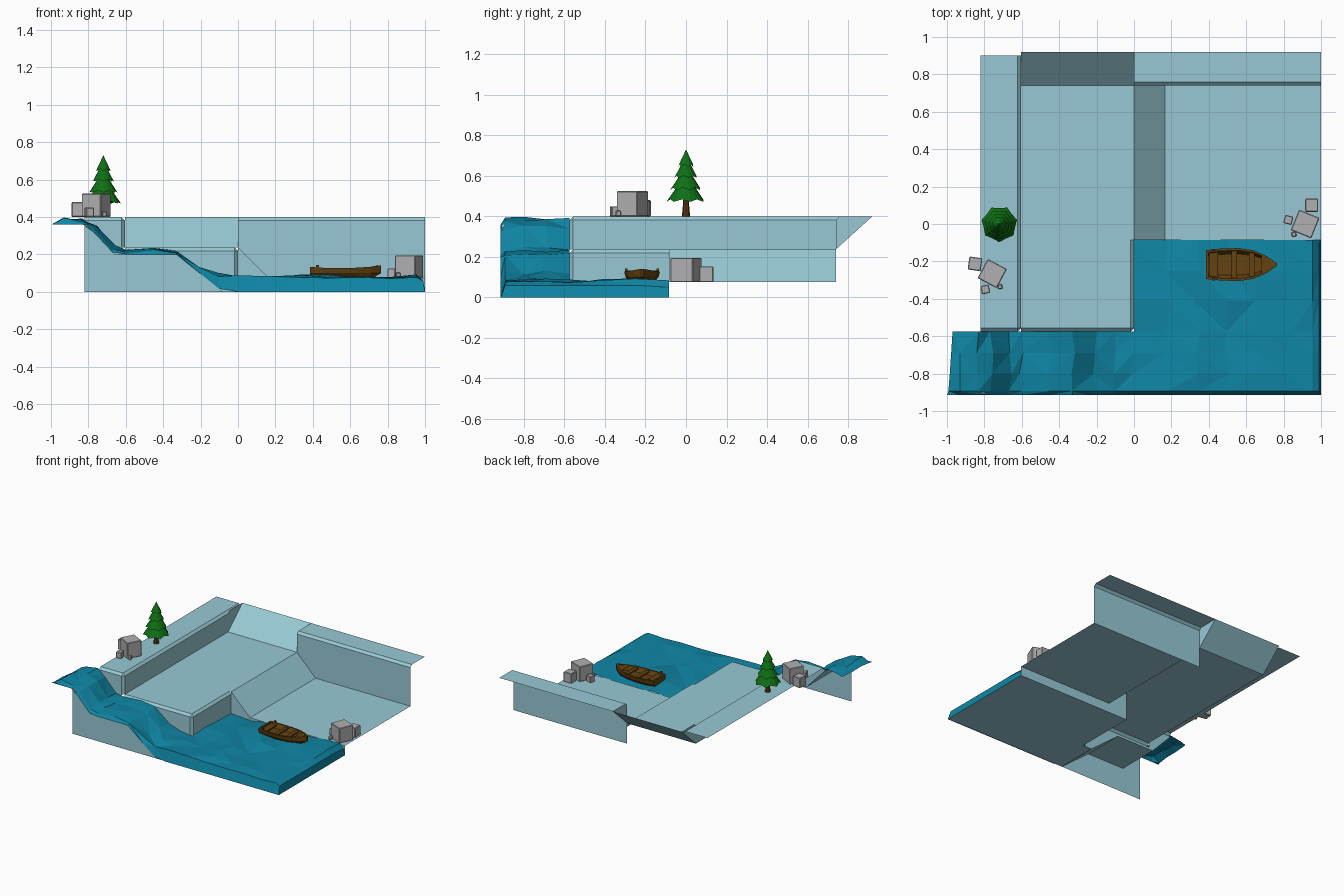
import bpy, bmesh, math, random
from mathutils import Vector, Matrix

if "Cube" in bpy.data.objects:
    bpy.data.objects.remove(bpy.data.objects["Cube"])
random.seed(4)

def mat(name, rgb):
    m = bpy.data.materials.new(name)
    lin = [((c / 255 + .055) / 1.055) ** 2.4 if c > 10 else c / 255 / 12.92 for c in rgb]
    m.diffuse_color = (*lin, 1)
    m.use_nodes = True
    m.node_tree.nodes["Principled BSDF"].inputs["Base Color"].default_value = m.diffuse_color
    return m

PALE = mat("pale_ground", (152, 201, 213))
WATER = mat("water_blue", (15, 134, 165))
GREEN = mat("tree_green", (14, 112, 20))
BARK = mat("bark_brown", (92, 58, 22))
WOOD = mat("boat_wood", (100, 66, 17))
STONE = mat("stone_grey", (176, 176, 178))

def finish(bm, name, m):
    me = bpy.data.meshes.new(name)
    bm.to_mesh(me)
    bm.free()
    me.materials.append(m)
    ob = bpy.data.objects.new(name, me)
    bpy.context.collection.objects.link(ob)
    return ob

def poly(bm, pts):
    return bm.faces.new([bm.verts.new(p) for p in pts])

def along_y(bm, prof, y0, y1):
    for (a, b), (c, d) in zip(prof, prof[1:]):
        poly(bm, [(a, y0, b), (c, y0, d), (c, y1, d), (a, y1, b)])

def along_x(bm, prof, x0, x1):
    for (a, b), (c, d) in zip(prof, prof[1:]):
        poly(bm, [(x0, a, b), (x1, a, b), (x1, c, d), (x0, c, d)])

def lerp(table, x):
    for (a, b), (c, d) in zip(table, table[1:]):
        if x <= c:
            return b + (d - b) * max(0, (x - a) / (c - a))
    return table[-1][1]

# ---- terrain: open sheet of ledges, ramps and walls
L, F, B, P = -.605, -.575, .74, -.085     # ledge wall x, shelf front y, back wall y, pool back y
T, S, G, C = .40, .237, .075, .018        # ledge, shelf and low floor heights, chamfer
BED = [(-.82, .36), (-.81, .36), (-.66, .2), (-.33, .2), (-.08, 0), (1, 0)]
bm = bmesh.new()
along_y(bm, [(-.82, T), (L - C, T), (L, T - C), (L, S), (-C, S)], F + C, B)     # ledge and shelf
along_y(bm, [(-C, S), (0, S), (.165, G), (1, G)], P, B)                         # ramp to low floor
along_y(bm, [(-C, S), (0, S - C), (0, 0)], F + C, P)                            # pool side wall
poly(bm, [(0, P, S), (.165, P, G), (0, P, G)])
along_x(bm, [(P, G), (P, 0), (F, 0)], 0, 1)                                     # pool back and floor
along_x(bm, [(F + C, S), (F, S - C)], L, -C)                                    # front chamfers
along_x(bm, [(F + C, T), (F, T - C)], -.82, L - C)
poly(bm, [(L - C, F, T - C), (L, F + C, T - C), (L - C, F + C, T)])
poly(bm, [(-C, F, S - C), (0, F + C, S - C), (-C, F + C, S)])
poly(bm, [(L - C, F, T - C), (L, F + C, T - C), (L, F + C, S), (L - C, F, S)])
poly(bm, [(-C, F, S - C), (0, F + C, S - C), (0, F + C, 0), (-C, F, 0)])
poly(bm, [(x, F, z) for x, z in [(L - C, S - C), (-C, S - C), (-C, 0)] + BED[4:1:-1] + [(L - C, .2)] if x > -.65 and (x, z) != BED[2]])
poly(bm, [(x, F, z) for x, z in [(-.82, T - C), (L - C, T - C), (L - C, .2)] + BED[2::-1]])
along_x(bm, [(B, S), (.92, T)], L, 0)                                           # back ramp
for x in (L, 0):
    poly(bm, [(x, B, S), (x, B, T - C), (x, B + C, T), (x, .92, T)])
along_y(bm, [(-.82, T), (L - C, T), (L, T - C)], B, .90)
along_x(bm, [(.92, T), (B + C, T), (B, T - C), (B, G)], 0, 1)                   # back ledge
along_y(bm, BED, -.91, F)                                                       # stream bed
poly(bm, [(x, -.91, z) for x, z in [(-.82, 0)] + BED[:5]])                      # front panel
bmesh.ops.remove_doubles(bm, verts=bm.verts, dist=1e-4)
finish(bm, "terrain", PALE)

# ---- water: jittered faceted sheet with a skirt to the bed
TOP = [(-1, .37), (-.93, .388), (-.83, .386), (-.77, .345), (-.67, .24), (-.6, .222), (-.45, .224),
       (-.33, .21), (-.2, .125), (-.1, .09), (0, .078), (.18, .074), (.34, .082), (.5, .08),
       (.66, .084), (.82, .078), (.955, .085), (.99, .06), (1, 0)]
ROWS = [P, -.25, -.41, F, -.69, -.8, -.893, -.915]
bm = bmesh.new()
grid = {}
for i, (x, z) in enumerate(TOP):
    for j, y in enumerate(ROWS):
        if x < 0 and j < 3:
            continue
        inner = 3 < j < 6 or 0 < j < 6 and x > .01
        dx = random.uniform(-.02, .02) if inner and x < .9 and abs(x) < .9 else 0
        dz = random.uniform(-.013, .012) if x < .98 and j < 7 else 0
        if i == 0:
            dx = .03 * (j - 7) / -4
        if j == 0:
            dz -= .01
        zz = z + dz
        if j == 7:
            zz = min(z, lerp(BED, x))
        grid[i, j] = bm.verts.new((x + dx, y, max(0, zz)))
for i in range(len(TOP) - 1):
    for j in range(len(ROWS) - 1):
        k = [(i, j), (i, j + 1), (i + 1, j + 1), (i + 1, j)]
        if all(q in grid for q in k):
            v = [grid[q] for q in k]
            s = random.choice((0, 1))
            bm.faces.new((v[s], v[s + 1], v[s + 2]))
            bm.faces.new((v[s], v[s + 2], v[(s + 3) % 4]))
finish(bm, "water", WATER)

# ---- pine tree
def cone(bm, x, y, z0, z1, r0, r1, n):
    return bmesh.ops.create_cone(bm, cap_ends=True, segments=n, radius1=r0, radius2=r1, depth=z1 - z0,
                                 matrix=Matrix.Translation((x, y, (z0 + z1) / 2)))["verts"]

bm = bmesh.new()
cone(bm, -.72, 0, T, .50, .02, .012, 8)
finish(bm, "tree_trunk", BARK)
bm = bmesh.new()
for z0, z1, r, rt in [(.472, .56, .097, .035), (.53, .61, .078, .026), (.59, .665, .058, .018), (.645, .73, .04, 0)]:
    low = [v for v in cone(bm, -.72, 0, z0, z1, r, rt, 14) if v.co.z < z0 + .001]
    for v in low[::2]:                                       # drooping jagged rim
        v.co.x = -.72 + (v.co.x + .72) * .88
        v.co.y *= .88
        v.co.z += .012
finish(bm, "tree_foliage", GREEN)

# ---- boxes and rocks
def box(bm, x, y, z0, sx, sy, sz, deg=0):
    m = Matrix.Translation((x, y, z0 + sz / 2)) @ Matrix.Rotation(math.radians(deg), 4, 'Z') @ Matrix.Diagonal((sx, sy, sz, 1))
    bmesh.ops.create_cube(bm, size=1, matrix=m)

def rocks(name, z, items):
    bm = bmesh.new()
    for x, y, s, h, a in items:
        box(bm, x, y, z, s, s, h, a)
    bmesh.ops.bevel(bm, geom=bm.edges[:], offset=.004, segments=1, affect='EDGES')
    finish(bm, name, STONE)

rocks("ledge_rocks", T, [(-.758, -.265, .116, .125, -28), (-.85, -.213, .07, .08, -8),
                         (-.795, -.35, .045, .05, 12), (-.716, -.335, .025, .028, 10)])
rocks("shore_rocks", G, [(.915, 0, .118, .12, -22), (.95, .1, .07, .078, 0),
                         (.825, .022, .045, .05, -15), (.855, -.055, .025, .028, 10)])

# ---- rowing boat: rings from keel up over the gunwale and down to the floor
ST = [(.385, .077, .132), (.46, .085, .128), (.56, .088, .126), (.64, .076, .129), (.71, .045, .134), (.765, .006, .141)]
CY = -.217
bm = bmesh.new()
rings = []
for x, w, z in ST:
    wi = max(w - .012, .002)
    xi = x + (.012 if x < .4 else -.018 if x > .75 else 0)
    xk = x - (.05 if x > .75 else .0)
    half = [(xk, w * .6, .07), (x, w * .93, .1), (x, w, z), (xi, wi, z), (xi, wi * .75, .095)]
    rings.append([[bm.verts.new((a, CY + s * b, c)) for a, b, c in half] for s in (1, -1)])
for a, b in zip(rings, rings[1:]):
    for s in (0, 1):
        for k in range(4):
            bm.faces.new((a[s][k], b[s][k], b[s][k + 1], a[s][k + 1]))
    for k in (0, 4):
        bm.faces.new((a[0][k], b[0][k], b[1][k], a[1][k]))
for r in (rings[0], rings[-1]):
    for k in range(4):
        bm.faces.new((r[0][k], r[0][k + 1], r[1][k + 1], r[1][k]))
bmesh.ops.recalc_face_normals(bm, faces=bm.faces)
finish(bm, "boat_hull", WOOD)
bm = bmesh.new()
box(bm, .425, CY, .113, .05, .145, .008)                     # stern seat
box(bm, .535, CY, .113, .03, .16, .008)                      # middle bench
box(bm, .63, CY, .115, .03, .14, .008)                       # front bench
for s in (1, -1):                                            # oar rests
    box(bm, .425, CY + s * .078, .125, .014, .012, .017)
poly(bm, [(.68, CY + .055, .13), (.68, CY - .055, .13), (.75, CY - .006, .137), (.75, CY + .006, .137)])
finish(bm, "boat_benches", WOOD)
